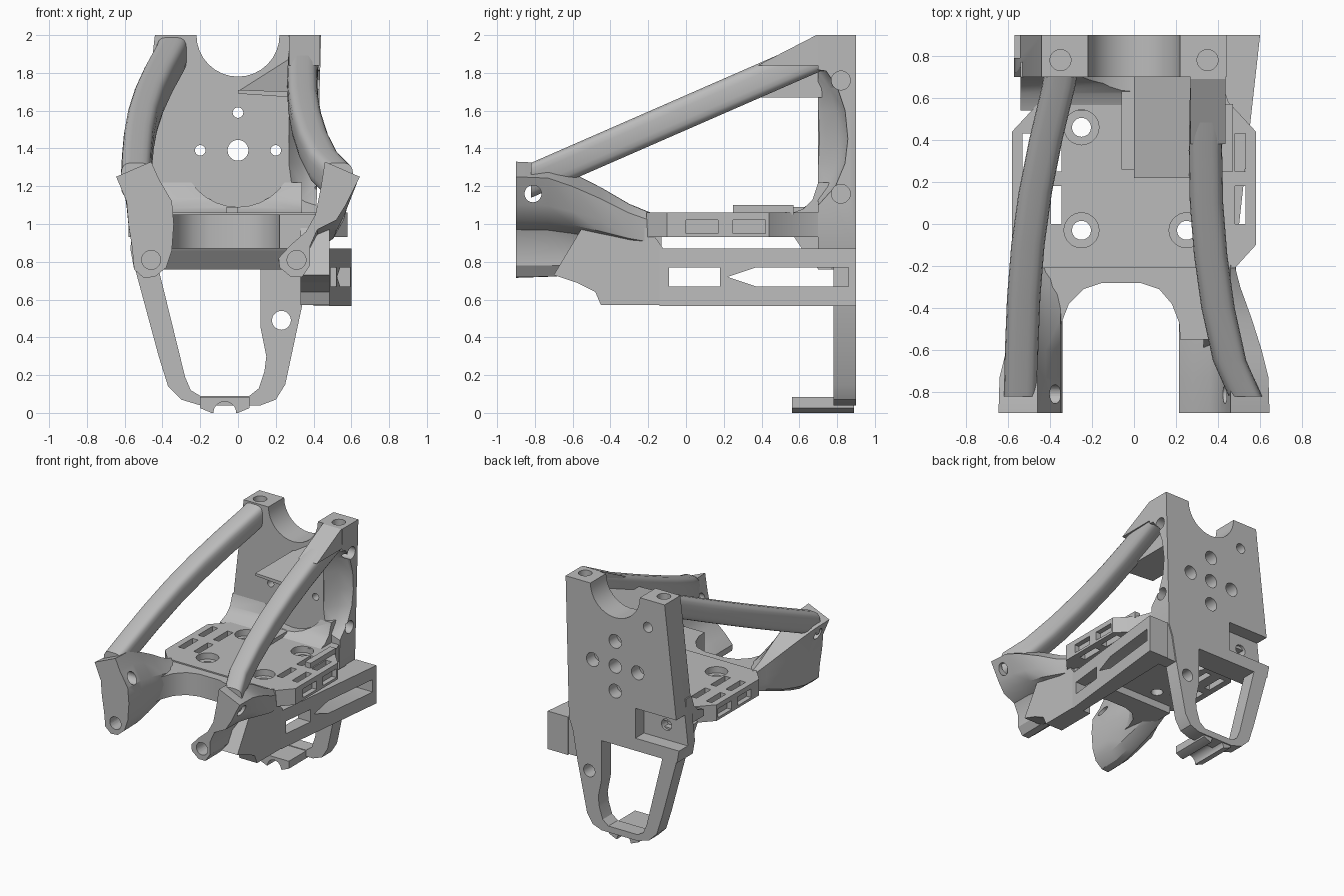
import bpy, bmesh, math

cube = bpy.data.objects.get("Cube")
if cube:
    bpy.data.objects.remove(cube, do_unlink=True)

grey = bpy.data.materials.new("matte grey")
grey.use_nodes = True
grey.diffuse_color = (0.5, 0.5, 0.5, 1)
grey.node_tree.nodes["Principled BSDF"].inputs["Base Color"].default_value = (0.5, 0.5, 0.5, 1)


def place(axis, u, v, w):
    """Point from profile coordinates u, v and depth w along the axis."""
    return {"x": (w, u, v), "y": (u, w, v), "z": (u, v, w)}[axis]


def loft(name, rings, smooth=True):
    """Closed skin through matching rings of points."""
    bm = bmesh.new()
    loops = [[bm.verts.new(p) for p in ring] for ring in rings]
    n = len(loops[0])
    for a, b in zip(loops, loops[1:]):
        for i in range(n):
            bm.faces.new((a[i], a[(i + 1) % n], b[(i + 1) % n], b[i]))
    bm.faces.new(loops[0])
    bm.faces.new(loops[-1])
    bmesh.ops.recalc_face_normals(bm, faces=bm.faces)
    mesh = bpy.data.meshes.new(name)
    bm.to_mesh(mesh)
    bm.free()
    obj = bpy.data.objects.new(name, mesh)
    bpy.context.collection.objects.link(obj)
    mesh.materials.append(grey)
    if smooth:
        shade(obj)
    return obj


def activate(obj):
    bpy.ops.object.select_all(action="DESELECT")
    obj.select_set(True)
    bpy.context.view_layer.objects.active = obj


def shade(obj):
    activate(obj)
    bpy.ops.object.shade_smooth_by_angle(angle=math.radians(32))


def prism(name, axis, pts, a, b):
    return loft(name, [[place(axis, u, v, w) for u, v in pts] for w in (a, b)], False)


def box(name, x0, x1, y0, y1, z0, z1):
    return prism(name, "z", [(x0, y0), (x1, y0), (x1, y1), (x0, y1)], z0, z1)


def rod(axis, u, v, r, a, b):
    turn = [math.tau * i / 32 for i in range(32)]
    return prism("cutter", axis, [(u + r * math.cos(t), v + r * math.sin(t)) for t in turn], a, b)


def cut(obj, cutters):
    activate(obj)
    for c in cutters:
        mod = obj.modifiers.new("cut", "BOOLEAN")
        mod.operation = "DIFFERENCE"
        mod.solver = "EXACT"
        mod.object = c
        bpy.ops.object.modifier_apply(modifier=mod.name)
        bpy.data.objects.remove(c, do_unlink=True)
    shade(obj)


# Back plate with saddle, scooped left edge, rear notch and bolt holes
plate = prism("back_plate", "y", [(-.44, 2), (-.57, .87), (-.55, .76), (.37, .76), (.41, .87), (.44, 2)], .7, .9)
scoop = [(.6, 1.07), (.7, 1.1), (.79, 1.2), (.84, 1.32), (.855, 1.45), (.84, 1.6),
         (.8, 1.72), (.74, 1.81), (.6, 1.83)]
cutters = [loft("cutter", [[(x, .6 + (y - .6) * k, z) for y, z in scoop]
                           for x, k in ((.27, .42), (.34, .8), (.41, 1), (.6, 1.1))], False),
           rod("y", 0, 2, .22, .5, 1),
           box("cutter", -.8, -.18, .79, 1, .86, 1.1),
           rod("y", 0, 1.39, .055, .6, 1),
           rod("y", -.29, 1.78, .04, .8, 1),
           rod("y", -.38, .98, .045, .6, 1)]
for x, z in ((-.2, 1.39), (.2, 1.39), (0, 1.59), (0, 1.19)):
    cutters += [rod("y", x, z, .028, .6, 1), rod("y", x, z, .055, .8, 1)]
for x in (-.35, .35):
    cutters.append(rod("z", x, .78, .05, 1.85, 2.1))
for z in (1.16, 1.76):
    cutters.append(rod("x", .82, z, .05, .3, .6))
cut(plate, cutters)

# Lower loop under the back plate
loop = prism("lower_loop", "y", [(-.555, .8), (-.42, .3), (-.37, .14), (-.3, .07), (-.2, .04), (.12, .04),
             (.2, .07), (.25, .15), (.34, .57), (.38, .8)], .78, .9)
cut(loop, [prism("cutter", "y", [(-.42, .76), (-.28, .19), (-.25, .12), (-.2, .09), (.06, .09), (.11, .13),
                 (.14, .22), (.15, .3), (.13, .4), (.12, .45), (.12, .76)], .6, 1),
           rod("y", .23, .49, .05, .6, 1)])
foot = prism("loop_foot", "y", [(-.2, .085), (-.2, .025), (-.14, 0), (0, 0), (.06, .025), (.06, .085)], .56, .89)
cut(foot, [rod("y", -.07, 0, .06, .4, 1)])

# Floor with side flanges, slots and counterbored holes
floor = prism("floor", "z", [
    (-.45, .72), (-.45, .58), (-.58, .44), (-.58, -.1), (-.48, -.21),
    (.48, -.21), (.58, -.1), (.58, .44), (.45, .58), (.4, .72)], .93, 1.06)
cutters = []
for x in (-.25, .25):
    for y in (-.03, .46):
        cutters += [rod("z", x, y, .045, .8, 1.2), rod("z", x, y, .083, 1.01, 1.2)]
for side in (-1, 1):
    for y in (.0, .25):
        for x in (.37, .505):
            cutters.append(box("cutter", side * x - .025, side * x + .025, y, y + .18, .8, 1.2))
        cutters.append(box("cutter", side * .57 - .03, side * .57 + .03, y, y + .17, .95, 1.02))
cut(floor, cutters)

# Thicker arched front edge of the floor
arch = [(-.46, -.13), (-.46, -.55), (-.36, -.55), (-.345, -.47), (-.31, -.38), (-.24, -.31), (-.15, -.28),
        (.03, -.28), (.12, -.31), (.18, -.38), (.215, -.47), (.22, -.55), (.45, -.55), (.45, -.13)]
shade(prism("floor_front", "z", arch, .87, 1.05))

# Ramps joining floor and plate, above and below
ramp = prism("upper_ramp", "x", [(.54, 1.05), (.62, 1.08), (.67, 1.13), (.7, 1.22), (.77, 1.22), (.77, 1.0),
                                 (.54, 1.0)], -.54, .34)
cut(ramp, [rod("y", 0, 1.39, .3, .3, .7)])
prism("lower_ramp", "x", [(.56, .95), (.77, .95), (.77, .76), (.7, .76), (.62, .86)], -.5, .38)
box("floor_ridge", .42, .47, .25, .57, 1.05, 1.1)


# Front prongs tapering back into the floor
def prong(name, profile, hole, base):
    rings = []
    for y, flat in ((-.9, 0), (-.73, .03), (-.6, .22), (-.45, .5), (-.3, .82), (-.18, 1)):
        reach = .645 - .17 * flat
        rings.append([(max(-reach, min(reach, x)), y,
                       z + flat * (base + (z - .71) * (1.06 - base) / .63 - z)) for x, z in profile])
    cut(loft(name, rings), [rod("y", hole, .81, .05, -1, -.7), rod("x", -.81, 1.16, .045, -.8, .8)])


prong("right_prong", [(-.645, 1.25), (-.46, 1.33), (-.42, 1.24), (-.35, 1.12), (-.34, 1.0), (-.35, .86),
      (-.38, .77), (-.44, .72), (-.5, .715), (-.55, .76), (-.56, .87), (-.58, 1.0), (-.59, 1.12)], -.46, .9)
prong("left_prong", [(.46, 1.33), (.645, 1.25), (.57, 1.1), (.52, 1.02), (.42, .97), (.38, .88), (.38, .78),
      (.34, .72), (.28, .72), (.22, .77), (.215, .82), (.28, .89), (.36, .96), (.41, 1.05), (.44, 1.2)], .31, .75)


# Curved struts from the prongs up to the plate
def strut(name, path):
    rings = []
    for x, y in path:
        z = 1.262 + (y + .75) * .437
        ring = []
        for i in range(20):
            t = math.tau * (i + .5) / 20
            c, s = math.cos(t), math.sin(t)
            ring.append((x + .08 * math.copysign(abs(c) ** .55, c), y,
                         z + .093 * math.copysign(abs(s) ** .55, s)))
        rings.append(ring)
    loft(name, rings)


strut("right_strut", [(-.54, -.82), (-.535, -.6), (-.525, -.35), (-.505, -.1), (-.47, .15),
                      (-.42, .4), (-.36, .65), (-.35, .71)])
strut("left_strut", [(.53, -.82), (.455, -.65), (.4, -.4), (.365, -.15), (.345, .1),
                     (.34, .35), (.345, .6), (.35, .71)])
prism("strut_shoulder", "x", [(.38, 1.84), (.72, 1.84), (.72, 2), (.69, 2)], .27, .435)

# Sloping web between left strut and plate
loft("upper_web", [[(0, y, 1.71), (0, y, 1.69), (.3, y, 1.67), (.3, y, top)]
                   for y, top in ((.22, 1.7), (.72, 1.9))], False)
box("web_edge", -.06, .0, .26, .7, 1.05, 1.09)

# Slanted side rail with windows, and the block that carries it
prism("rail_block", "x", [(-.7, .73), (-.58, .69), (-.48, .64), (-.45, .57), (-.12, .57), (-.12, .87),
                          (-.2, .98), (-.55, .98)], .33, .485)
rail = prism("side_rail", "z", [(.4, -.14), (.485, -.14), (.6, .9), (.42, .9)], .565, .87)
cut(rail, [box("cutter", .3, .7, -.09, .18, .67, .77),
           prism("cutter", "x", [(.22, .72), (.37, .67), (.86, .67), (.86, .77), (.37, .77)], .3, .7)])
box("rail_mount", .33, .43, .78, .89, .57, .87)
